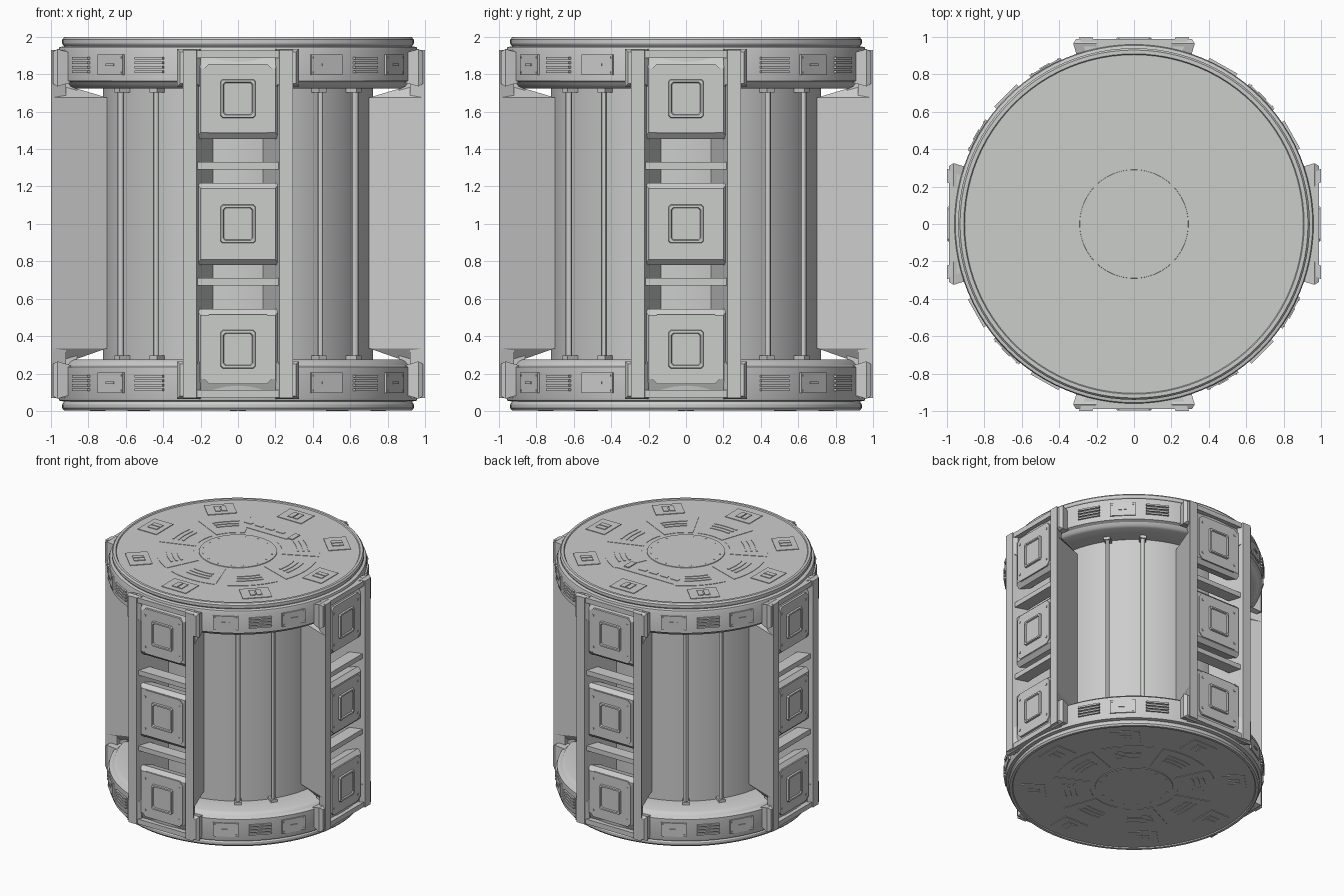
import bpy, bmesh
from math import cos, sin, pi, radians
from mathutils import Matrix, Vector

cube = bpy.data.objects.get("Cube")
if cube:
    bpy.data.objects.remove(cube, do_unlink=True)

grey = bpy.data.materials.new("light_grey_metal")
grey.use_nodes = True
COLOUR = (0.6, 0.61, 0.6, 1)
grey.diffuse_color = COLOUR
grey.node_tree.nodes["Principled BSDF"].inputs["Base Color"].default_value = COLOUR

QUARTERS = [Matrix.Rotation(k * pi / 2, 4, 'Z') for k in range(4)]
MIRROR_X = Matrix.Scale(-1, 4, (1, 0, 0))
# Mirror about the mid height z = 1
FLIP_Z = Matrix.Translation((0, 0, 2)) @ Matrix.Scale(-1, 4, (0, 0, 1))
ENDS = [Matrix(), FLIP_Z]
SIDES = [Matrix(), MIRROR_X]


def loft(bm, rings, mat=Matrix()):
    """Closed solid through rings of 3D points with equal counts."""
    rows = [[bm.verts.new(mat @ Vector(p)) for p in ring] for ring in rings]
    n = len(rows[0])
    for a, b in zip(rows, rows[1:]):
        for i in range(n):
            j = (i + 1) % n
            bm.faces.new((a[i], a[j], b[j], b[i]))
    bm.faces.new(rows[0])
    bm.faces.new(rows[-1])


def box(bm, centre, size, mat=Matrix()):
    m = mat @ Matrix.Translation(centre) @ Matrix.Diagonal((*size, 1))
    bmesh.ops.create_cube(bm, size=1, matrix=m)


def lathe(bm, profile, mat=Matrix(), steps=96):
    verts = [bm.verts.new(mat @ Vector((r, 0, z))) for r, z in profile]
    edges = [bm.edges.new(pair) for pair in zip(verts, verts[1:])]
    bmesh.ops.spin(bm, geom=verts + edges, axis=(0, 0, 1), cent=(0, 0, 0),
                   angle=2 * pi, steps=steps, use_merge=True)
    bmesh.ops.remove_doubles(bm, verts=bm.verts, dist=1e-5)


def rect(x0, x1, z0, z1, y):
    return [(x0, y, z0), (x1, y, z0), (x1, y, z1), (x0, y, z1)]


def octagon(w, h, c, z, y):
    """Rectangle with cut corners, facing the front."""
    pts = [(w, h - c), (w - c, h), (c - w, h), (-w, h - c),
           (-w, c - h), (c - w, -h), (w - c, -h), (w, c - h)]
    return [(x, y, z + dz) for x, dz in pts]


def finish(name, bm, smooth=False):
    bmesh.ops.recalc_face_normals(bm, faces=bm.faces)
    me = bpy.data.meshes.new(name)
    bm.to_mesh(me)
    bm.free()
    me.materials.append(grey)
    ob = bpy.data.objects.new(name, me)
    bpy.context.scene.collection.objects.link(ob)
    if smooth:
        bpy.ops.object.select_all(action='DESELECT')
        ob.select_set(True)
        bpy.context.view_layer.objects.active = ob
        bpy.ops.object.shade_smooth_by_angle(angle=radians(30))


# Core drum
bm = bmesh.new()
lathe(bm, [(0, 0.2), (0.722, 0.2), (0.722, 1.8), (0, 1.8)])
finish("core_drum", bm, True)

# End rings with lips and a wide band
RING = [(0, 1.99), (0.905, 1.99), (0.91, 1.998), (0.93, 1.998), (0.94, 1.985),
        (0.94, 1.965), (0.93, 1.95), (0.955, 1.945), (0.96, 1.93), (0.96, 1.765),
        (0.935, 1.755), (0.92, 1.735), (0.9, 1.725), (0.7, 1.725)]
for name, end in zip(("top_ring", "bottom_ring"), ENDS):
    bm = bmesh.new()
    lathe(bm, RING, end)
    finish(name, bm, True)

# Thin pipes along the drum, with end clamps
bm = bmesh.new()
for q in QUARTERS:
    for a in (35, 55):
        m = q @ Matrix.Rotation(radians(a), 4, 'Z') @ Matrix.Translation((0.765, 0, 1))
        bmesh.ops.create_cone(bm, segments=12, radius1=0.017, radius2=0.017,
                              depth=1.48, matrix=m)
        for s in (-1, 1):
            box(bm, (-0.015, 0, s * 0.715), (0.08, 0.05, 0.025), m)
finish("drum_pipes", bm, True)

# Pillars: flared side walls, front rails and ring brackets
walls, rails, brackets = bmesh.new(), bmesh.new(), bmesh.new()
WALL = [(0.29, -0.99), (0.22, -0.99), (0.13, -0.70), (0.18, -0.70)]
WALL_END = [(0.25, -0.99), (0.22, -0.99), (0.19, -0.90), (0.2, -0.90)]
RAIL = [(0.295, -1.0), (0.222, -1.0), (0.2, -0.92), (0.255, -0.92)]
for q in QUARTERS:
    for s in SIDES:
        m = q @ s
        levels = ((WALL_END, 0.265), (WALL, 0.335), (WALL, 1.675), (WALL_END, 1.735))
        loft(walls, [[(x, y, z) for x, y in poly] for poly, z in levels], m)
        loft(rails, [[(x, y, z) for x, y in RAIL] for z in (0.07, 1.93)], m)
        for e in ENDS:
            loft(brackets, [rect(0.2, 0.30, 1.76, 1.91, -0.88),
                            rect(0.2, 0.325, 1.735, 1.935, -0.965),
                            rect(0.22, 0.31, 1.75, 1.92, -0.99)], m @ e)
finish("pillar_walls", walls)
finish("pillar_rails", rails)
finish("ring_brackets", brackets)

# Pillar panels, shelves and square hatches
panels, shelves, hatches = bmesh.new(), bmesh.new(), bmesh.new()


def hatch(z, m):
    loft(hatches, [octagon(0.185, 0.185, 0.03, z, y) for y in (-0.96, -0.982)], m)
    loft(hatches, [octagon(0.097, 0.105, 0.012, z, -0.97),
                   octagon(0.092, 0.1, 0.012, z, -0.996),
                   octagon(0.08, 0.088, 0.012, z, -0.996),
                   octagon(0.076, 0.084, 0.012, z, -0.986)], m)
    for x in (-0.155, 0.155):
        for dz in (-0.13, 0.13):
            box(hatches, (x, -0.983, z + dz), (0.014, 0.008, 0.014), m)


for q in QUARTERS:
    loft(panels, [rect(-0.21, 0.21, 0.8, 1.2, -0.86),
                  rect(-0.222, 0.222, 0.78, 1.22, -0.945),
                  rect(-0.2, 0.2, 0.81, 1.19, -0.975)], q)
    hatch(1.0, q)
    for e in ENDS:
        m = q @ e
        loft(panels, [rect(-0.21, 0.21, 1.48, 1.9, -0.86),
                      rect(-0.222, 0.222, 1.455, 1.9, -0.945),
                      rect(-0.2, 0.2, 1.49, 1.83, -0.975)], m)
        hatch(1.67, m)
        box(panels, (0, -0.94, 1.908), (0.45, 0.1, 0.04), m)
        box(shelves, (0, -0.93, 1.31), (0.45, 0.1, 0.04), m)
finish("pillar_panels", panels)
finish("pillar_shelves", shelves)
finish("pillar_hatches", hatches)

# Ring band: handle plates and vent grilles, alternating by quarter
bm = bmesh.new()
for k, q in enumerate(QUARTERS):
    for i, a in enumerate((29.5, 45, 60.5)):
        for e in ENDS:
            m = e @ q @ Matrix.Rotation(radians(a), 4, 'Z')
            if (i + k) % 2:
                box(bm, (0.96, 0, 1.85), (0.014, 0.19, 0.11), m)
                box(bm, (0.966, 0, 1.85), (0.014, 0.06, 0.014), m)
                for y in (-0.08, 0.08):
                    for dz in (-0.04, 0.04):
                        box(bm, (0.966, y, 1.85 + dz), (0.008, 0.01, 0.01), m)
            else:
                for dz in (-0.036, -0.012, 0.012, 0.036):
                    box(bm, (0.963, 0, 1.85 + dz), (0.018, 0.17, 0.013), m)
finish("band_fittings", bm)

# End caps: centre disc, wedge panels, square pads and bolts


def wedge(bm, r0, r1, half, z, m):
    angles = [half * (i / 4 - 1) for i in range(9)]
    outline = [(r1 * cos(a), r1 * sin(a)) for a in angles]
    outline += [(r0 * cos(a), r0 * sin(a)) for a in reversed(angles)]
    loft(bm, [[(x, y, h) for x, y in outline] for h in (1.985, z)], m)


for name, e in zip(("top_cap_fittings", "bottom_cap_fittings"), ENDS):
    bm = bmesh.new()
    bmesh.ops.create_cone(bm, cap_ends=True, segments=64, radius1=0.292, radius2=0.29,
                          depth=0.01, matrix=e @ Matrix.Translation((0, 0, 1.99)))
    for k in range(16):
        m = e @ Matrix.Rotation(k * pi / 8, 4, 'Z')
        box(bm, (0.26, 0, 1.995), (0.012, 0.012, 0.004), m)
    for k in range(8):
        m = e @ Matrix.Rotation(k * pi / 4, 4, 'Z')
        box(bm, (0.75, 0, 1.99), (0.17, 0.22, 0.01), m)
        for s in (-1, 1):
            box(bm, (0.75, s * 0.024, 1.995), (0.085, 0.04, 0.01), m)
        if k == 2 and name.startswith("top"):
            continue
        wedge(bm, 0.33, 0.61, radians(19), 1.993, m)
        for r in (0.44, 0.48, 0.52):
            wedge(bm, r, r + 0.015, radians(11), 1.997, m)
    if name.startswith("top"):
        # Control strip with slots and a lever
        box(bm, (0, 0.455, 1.989), (0.53, 0.15, 0.008))
        for i in range(4):
            box(bm, (-0.22 + i * 0.097, 0.455, 1.993), (0.065, 0.03, 0.008))
        box(bm, (0.2, 0.44, 1.994), (0.045, 0.1, 0.012))
    finish(name, bm)
